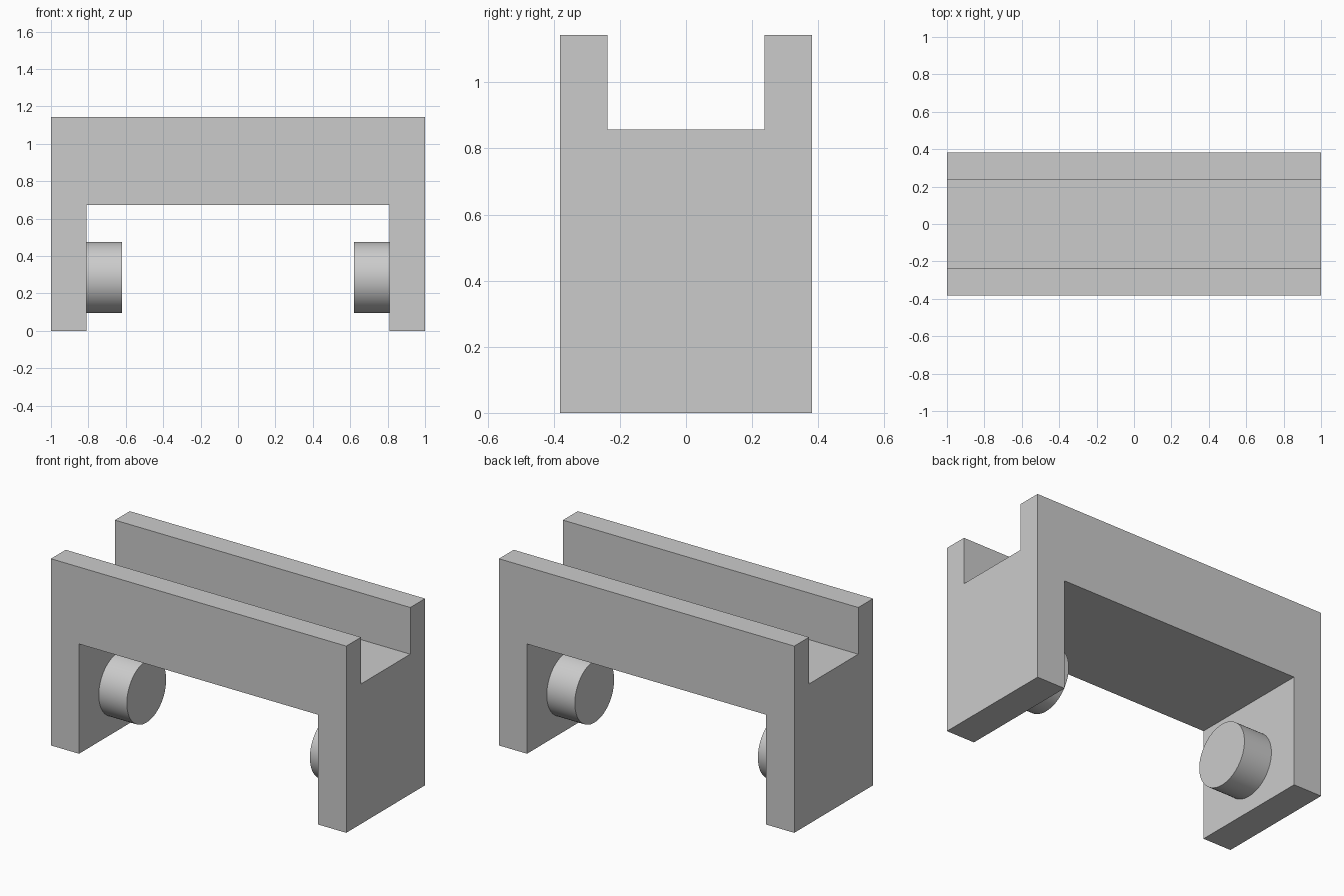
import bpy
import bmesh
import math
from mathutils import Matrix, Vector

cube = bpy.data.objects.get("Cube")
if cube:
    bpy.data.objects.remove(cube, do_unlink=True)

# Overall sizes
HALF_LENGTH, HALF_DEPTH, HEIGHT = 1.0, 0.381, 1.143
LEG_INNER, UNDERSIDE = 0.81, 0.672
CHANNEL_HALF, CHANNEL_FLOOR = 0.238, 0.857
PEG_RADIUS, PEG_LENGTH, PEG_Z = 0.19, 0.19, 0.286

grey = bpy.data.materials.new("plain grey")
grey.use_nodes = True
colour = (0.6, 0.6, 0.6, 1.0)
grey.diffuse_color = colour
grey.node_tree.nodes["Principled BSDF"].inputs["Base Color"].default_value = colour


def make_object(name, bm):
    bmesh.ops.recalc_face_normals(bm, faces=bm.faces)
    mesh = bpy.data.meshes.new(name)
    bm.to_mesh(mesh)
    bm.free()
    mesh.materials.append(grey)
    obj = bpy.data.objects.new(name, mesh)
    bpy.context.collection.objects.link(obj)
    return obj


def activate(obj):
    bpy.ops.object.select_all(action='DESELECT')
    obj.select_set(True)
    bpy.context.view_layer.objects.active = obj


# Bridge body: front outline with two legs, extruded through the depth
half = [(HALF_LENGTH, HEIGHT), (HALF_LENGTH, 0), (LEG_INNER, 0), (LEG_INNER, UNDERSIDE)]
outline = half + [(-x, z) for x, z in reversed(half)]
bm = bmesh.new()
front = bm.faces.new([bm.verts.new((x, -HALF_DEPTH, z)) for x, z in outline])
ext = bmesh.ops.extrude_face_region(bm, geom=[front], use_keep_orig=True)
back = [v for v in ext["geom"] if isinstance(v, bmesh.types.BMVert)]
bmesh.ops.translate(bm, verts=back, vec=Vector((0, 2 * HALF_DEPTH, 0)))
body = make_object("bridge_body", bm)

# Channel cut along the top, leaving a rail at front and back
bm = bmesh.new()
bmesh.ops.create_cube(bm, size=1)
bmesh.ops.scale(bm, verts=bm.verts, vec=(3, 2 * CHANNEL_HALF, 1))
bmesh.ops.translate(bm, verts=bm.verts, vec=(0, 0, CHANNEL_FLOOR + 0.5))
cutter = make_object("channel_cutter", bm)
cutter.hide_render = True

cut = body.modifiers.new("channel", 'BOOLEAN')
cut.operation = 'DIFFERENCE'
cut.solver = 'EXACT'
cut.object = cutter
activate(body)
bpy.ops.object.modifier_apply(modifier=cut.name)
bpy.data.objects.remove(cutter, do_unlink=True)

# Round pegs on the inner faces of the legs
for side, sign in (("left", 1), ("right", -1)):
    bm = bmesh.new()
    place = Matrix.Translation((sign * (LEG_INNER - PEG_LENGTH / 2), 0, PEG_Z))
    bmesh.ops.create_cone(bm, cap_ends=True, segments=64, radius1=PEG_RADIUS,
                          radius2=PEG_RADIUS, depth=PEG_LENGTH,
                          matrix=place @ Matrix.Rotation(math.pi / 2, 4, 'Y'))
    peg = make_object(side + "_peg", bm)
    activate(peg)
    bpy.ops.object.shade_smooth_by_angle(angle=math.radians(30))
